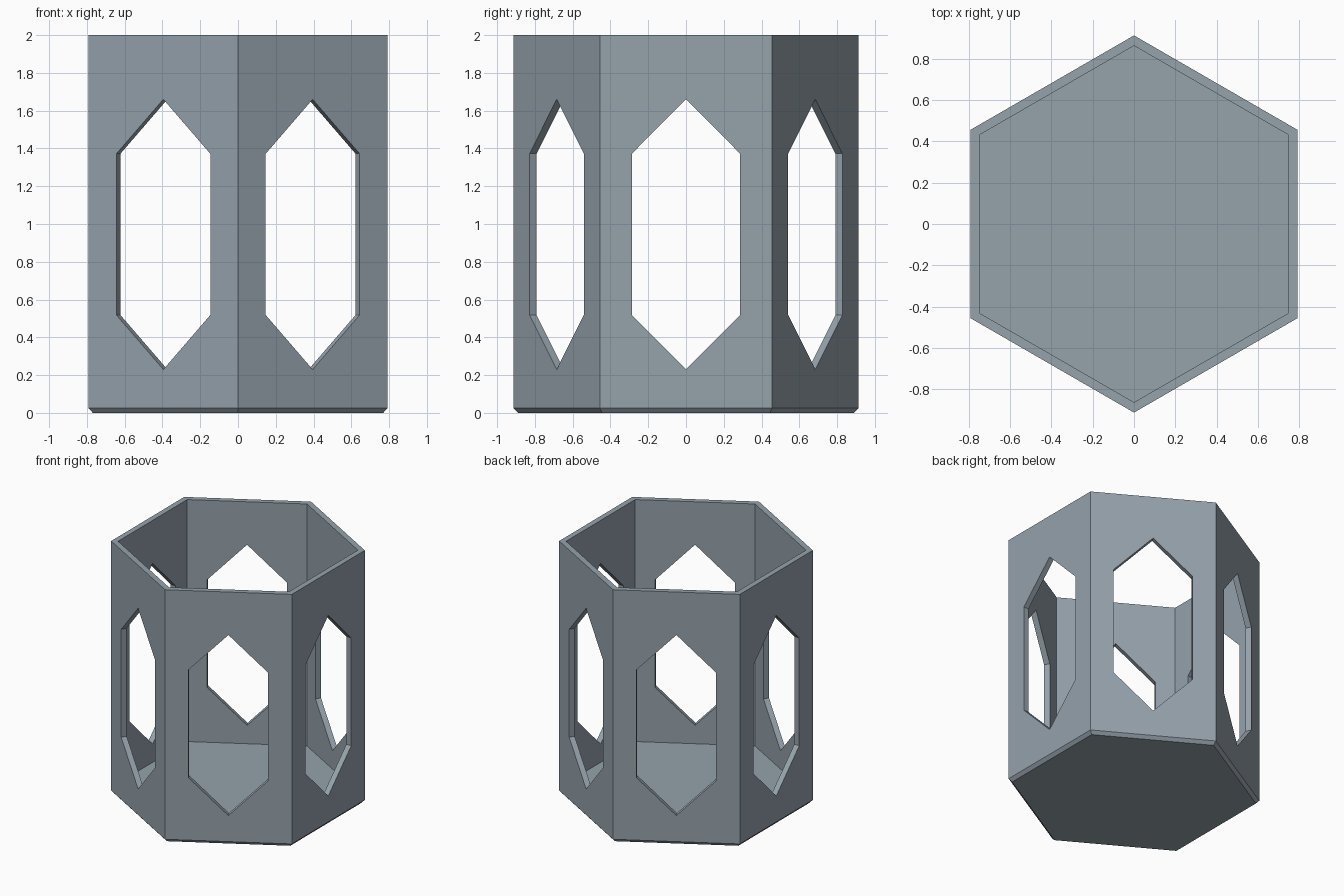
import bpy, bmesh, math
from mathutils import Matrix, Vector

if "Cube" in bpy.data.objects:
    bpy.data.objects.remove(bpy.data.objects["Cube"])

R_OUT, R_IN = 0.913, 0.863      # corner radii of the wall
FLOOR, BEVEL = 0.085, 0.025     # floor top, bottom edge chamfer
HALF_W = 0.287                  # half width of a window
WINDOW = [(0, 0.23), (HALF_W, 0.518), (HALF_W, 1.372),
          (0, 1.66), (-HALF_W, 1.372), (-HALF_W, 0.518)]


def new_object(name, bm):
    bmesh.ops.recalc_face_normals(bm, faces=bm.faces)
    mesh = bpy.data.meshes.new(name)
    bm.to_mesh(mesh)
    bm.free()
    ob = bpy.data.objects.new(name, mesh)
    bpy.context.collection.objects.link(ob)
    return ob


def hex_ring(bm, r, z):
    return [bm.verts.new((r * math.cos(a), r * math.sin(a), z))
            for a in (math.radians(30 + 60 * k) for k in range(6))]


def loft(bm, rings):
    for a, b in zip(rings, rings[1:]):
        for i in range(6):
            j = (i + 1) % 6
            bm.faces.new((a[i], a[j], b[j], b[i]))
    bm.faces.new(rings[0])
    bm.faces.new(rings[-1])


# Hexagonal cup: chamfered base, outer wall, rim, inner wall, floor
bm = bmesh.new()
profile = [(R_OUT - BEVEL, 0), (R_OUT, BEVEL), (R_OUT, 2), (R_IN, 2), (R_IN, FLOOR)]
loft(bm, [hex_ring(bm, r, z) for r, z in profile])
holder = new_object("hexagonal_holder", bm)

# Pointed windows: three prisms, each cutting two opposite walls
cutters = []
for k in range(3):
    bm = bmesh.new()
    rot = Matrix.Rotation(math.radians(60 * k), 3, 'Z')
    loft(bm, [[bm.verts.new(rot @ Vector((x, y, z))) for y, z in WINDOW]
              for x in (-1.2, 1.2)])
    cutter = new_object("window_cutter", bm)
    cutter.hide_render = True
    cutters.append(cutter)
    mod = holder.modifiers.new("window", 'BOOLEAN')
    mod.operation = 'DIFFERENCE'
    mod.solver = 'EXACT'
    mod.object = cutter

bpy.context.view_layer.objects.active = holder
for mod in list(holder.modifiers):
    bpy.ops.object.modifier_apply(modifier=mod.name)
for cutter in cutters:
    bpy.data.objects.remove(cutter)

# Blue-grey finish
mat = bpy.data.materials.new("blue_grey")
mat.diffuse_color = (0.30, 0.36, 0.41, 1)
mat.use_nodes = True
mat.node_tree.nodes["Principled BSDF"].inputs["Base Color"].default_value = mat.diffuse_color
holder.data.materials.clear()
holder.data.materials.append(mat)
for p in holder.data.polygons:
    p.material_index = 0
